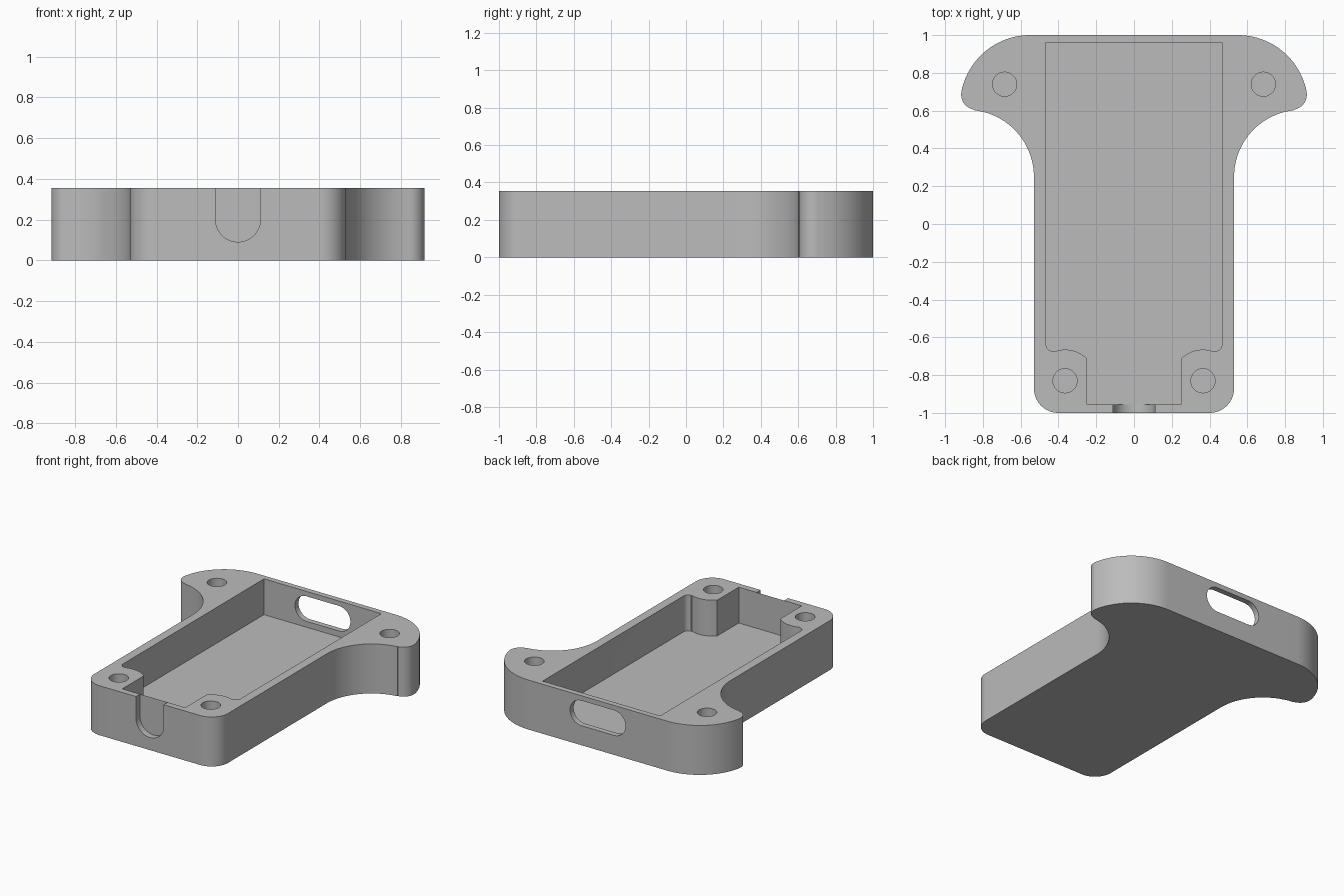
import bpy, bmesh
from math import radians, cos, sin
from mathutils import Matrix

cube = bpy.data.objects.get("Cube")
if cube:
    bpy.data.objects.remove(cube, do_unlink=True)

HEIGHT = 0.355
FLOOR = 0.098

grey = bpy.data.materials.new("plain grey")
grey.use_nodes = True
grey.diffuse_color = (0.5, 0.5, 0.5, 1)
grey.node_tree.nodes["Principled BSDF"].inputs["Base Color"].default_value = (0.5, 0.5, 0.5, 1)


def arc(cx, cy, r, start, end, steps=16):
    """Points along an arc, angles in degrees."""
    angles = [radians(start + (end - start) * i / steps) for i in range(steps + 1)]
    return [(cx + r * cos(a), cy + r * sin(a)) for a in angles]


def mirrored(half):
    """Close a right-hand half outline across x = 0."""
    return half + [(-x, y) for x, y in reversed(half)]


def prism(name, outline, low, high, upright=False):
    """Extrude an outline along z, or along y when upright."""
    bm = bmesh.new()
    face = bm.faces.new([bm.verts.new((x, y, low)) for x, y in outline])
    top = bmesh.ops.extrude_face_region(bm, geom=[face])["geom"]
    verts = [v for v in top if isinstance(v, bmesh.types.BMVert)]
    bmesh.ops.translate(bm, verts=verts, vec=(0, 0, high - low))
    if upright:
        bm.transform(Matrix(((1, 0, 0, 0), (0, 0, 1, 0), (0, 1, 0, 0), (0, 0, 0, 1))))
    bmesh.ops.recalc_face_normals(bm, faces=bm.faces)
    mesh = bpy.data.meshes.new(name)
    bm.to_mesh(mesh)
    bm.free()
    mesh.materials.append(grey)
    obj = bpy.data.objects.new(name, mesh)
    bpy.context.collection.objects.link(obj)
    return obj


# Outer shell: rounded front corners, flared ears at the back
shell = mirrored(
    arc(0.40, -0.87, 0.13, -90, 0)
    + arc(0.884, 0.25, 0.354, 180, 96.4, 24)
    + arc(0.835, 0.685, 0.08, -83.6, 11)
    + arc(0.55, 0.629, 0.371, 11, 90, 24)
)
case = prism("case_shell", shell, 0, HEIGHT)

# Pocket that leaves round screw bosses in the front corners
pocket = mirrored(
    [(0.25, -0.955)]
    + arc(0.365, -0.83, 0.165, 134, 68)
    + arc(0.43, -0.637, 0.036, -90, 0, 8)
    + [(0.466, 0.96)]
)
cutters = [prism("pocket_cutter", pocket, FLOOR, 0.5)]

# Blind screw holes
for x, y in ((0.685, 0.74), (0.365, -0.83)):
    for side in (-1, 1):
        hole = arc(side * x, y, 0.064, 0, 360, 32)[:-1]
        cutters.append(prism("screw_hole_cutter", hole, FLOOR, 0.5))

# U-shaped cable notch in the front wall
notch = arc(0, 0.20, 0.11, 180, 360, 24) + [(0.11, 0.5), (-0.11, 0.5)]
cutters.append(prism("notch_cutter", notch, -1.1, -0.955, upright=True))

# Rounded slot in the back wall
slot = arc(0.13, 0.23, 0.09, -90, 90) + arc(-0.13, 0.23, 0.09, 90, 270)
cutters.append(prism("slot_cutter", slot, 0.9, 1.1, upright=True))

bpy.ops.object.select_all(action="DESELECT")
bpy.context.view_layer.objects.active = case
case.select_set(True)
for cutter in cutters:
    cutter.hide_render = True
    cut = case.modifiers.new(cutter.name, "BOOLEAN")
    cut.operation = "DIFFERENCE"
    cut.solver = "EXACT"
    cut.object = cutter
    bpy.ops.object.modifier_apply(modifier=cut.name)
    bpy.data.objects.remove(cutter, do_unlink=True)

bpy.ops.object.shade_smooth_by_angle(angle=radians(25))
